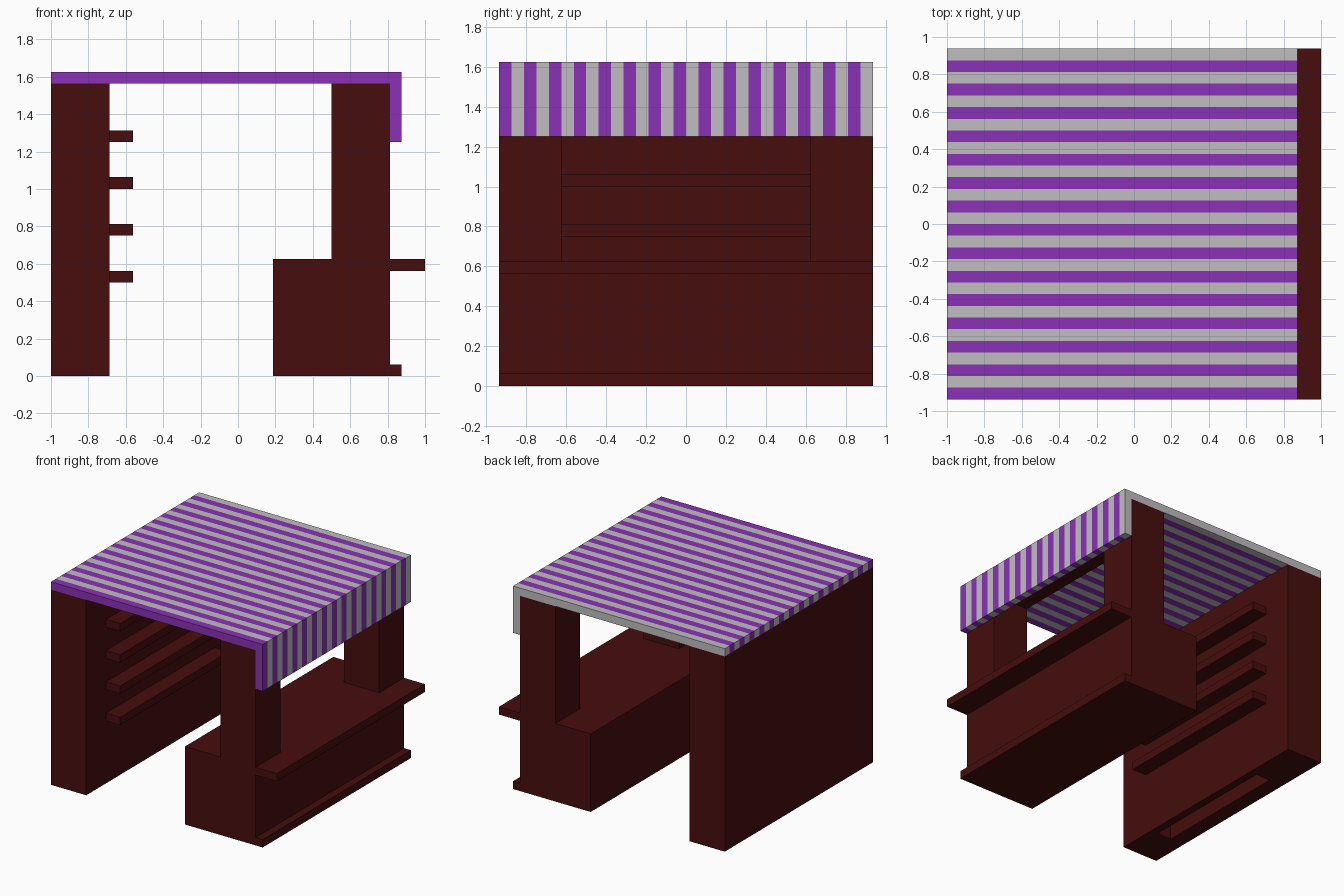
import bpy
import bmesh

cube = bpy.data.objects.get("Cube")
if cube:
    bpy.data.objects.remove(cube, do_unlink=True)

U = 1 / 16       # block unit
HALF = 15 * U    # half the depth of the stall


def srgb(r, g, b):
    return [((c / 255 + 0.055) / 1.055) ** 2.4 for c in (r, g, b)] + [1.0]


def material(name, rgb):
    m = bpy.data.materials.new(name)
    m.use_nodes = True
    col = srgb(*rgb)
    m.diffuse_color = col
    bsdf = next(n for n in m.node_tree.nodes if n.type == 'BSDF_PRINCIPLED')
    bsdf.inputs["Base Color"].default_value = col
    bsdf.inputs["Roughness"].default_value = 0.9
    return m


wood = material("dark red wood", (70, 13, 13))
purple = material("purple cloth", (138, 50, 182))
grey = material("light grey cloth", (192, 190, 192))


def prism(name, profile, y0, y1, mat):
    """Extrude an x-z profile along y."""
    bm = bmesh.new()
    face = bm.faces.new([bm.verts.new((x, y0, z)) for x, z in profile])
    ext = bmesh.ops.extrude_face_region(bm, geom=[face])
    moved = [v for v in ext["geom"] if isinstance(v, bmesh.types.BMVert)]
    bmesh.ops.translate(bm, verts=moved, vec=(0, y1 - y0, 0))
    bmesh.ops.recalc_face_normals(bm, faces=bm.faces)
    mesh = bpy.data.meshes.new(name)
    bm.to_mesh(mesh)
    bm.free()
    mesh.materials.append(mat)
    obj = bpy.data.objects.new(name, mesh)
    bpy.context.collection.objects.link(obj)
    return obj


def box(name, x0, x1, y0, y1, z0, z1, mat=wood):
    return prism(name, [(x0, z0), (x1, z0), (x1, z1), (x0, z1)], y0, y1, mat)


# Back wall with a slot cut into its underside
wall = box("back_wall", -1, -11 * U, -HALF, HALF, 0, 25 * U)
cutter = box("slot_cutter", -14 * U, -12 * U, -10 * U, 8 * U, -U, 4 * U)
cutter.hide_render = True
cut = wall.modifiers.new("slot", 'BOOLEAN')
cut.operation = 'DIFFERENCE'
cut.solver = 'EXACT'
cut.object = cutter
bpy.context.view_layer.objects.active = wall
bpy.ops.object.modifier_apply(modifier=cut.name)
bpy.data.objects.remove(cutter, do_unlink=True)

# Shelves on the inside of the wall
for i in range(4):
    z = (8 + 4 * i) * U
    box(f"shelf_{i + 1}", -11 * U, -9 * U, -11 * U, 11 * U, z, z + U)

# Counter with serving ledge and foot lip
counter = [(3, 0), (14, 0), (14, 1), (13, 1), (13, 9), (16, 9), (16, 10), (3, 10)]
prism("counter", [(x * U, z * U) for x, z in counter], -HALF, HALF, wood)

# Corner posts and the beam between them
for side, y0, y1 in (("front", -15, -10), ("back", 10, 15)):
    box(f"{side}_post", 8 * U, 13 * U, y0 * U, y1 * U, 10 * U, 25 * U)
box("top_beam", 8 * U, 13 * U, -10 * U, 10 * U, 23 * U, 25 * U)

# Striped awning: one L-shaped strip per stripe
awning = [(-16, 25), (13, 25), (13, 20), (14, 20), (14, 26), (-16, 26)]
for i in range(30):
    y = -HALF + i * U
    prism(f"awning_stripe_{i + 1}", [(x * U, z * U) for x, z in awning],
          y, y + U, grey if i % 2 else purple)
